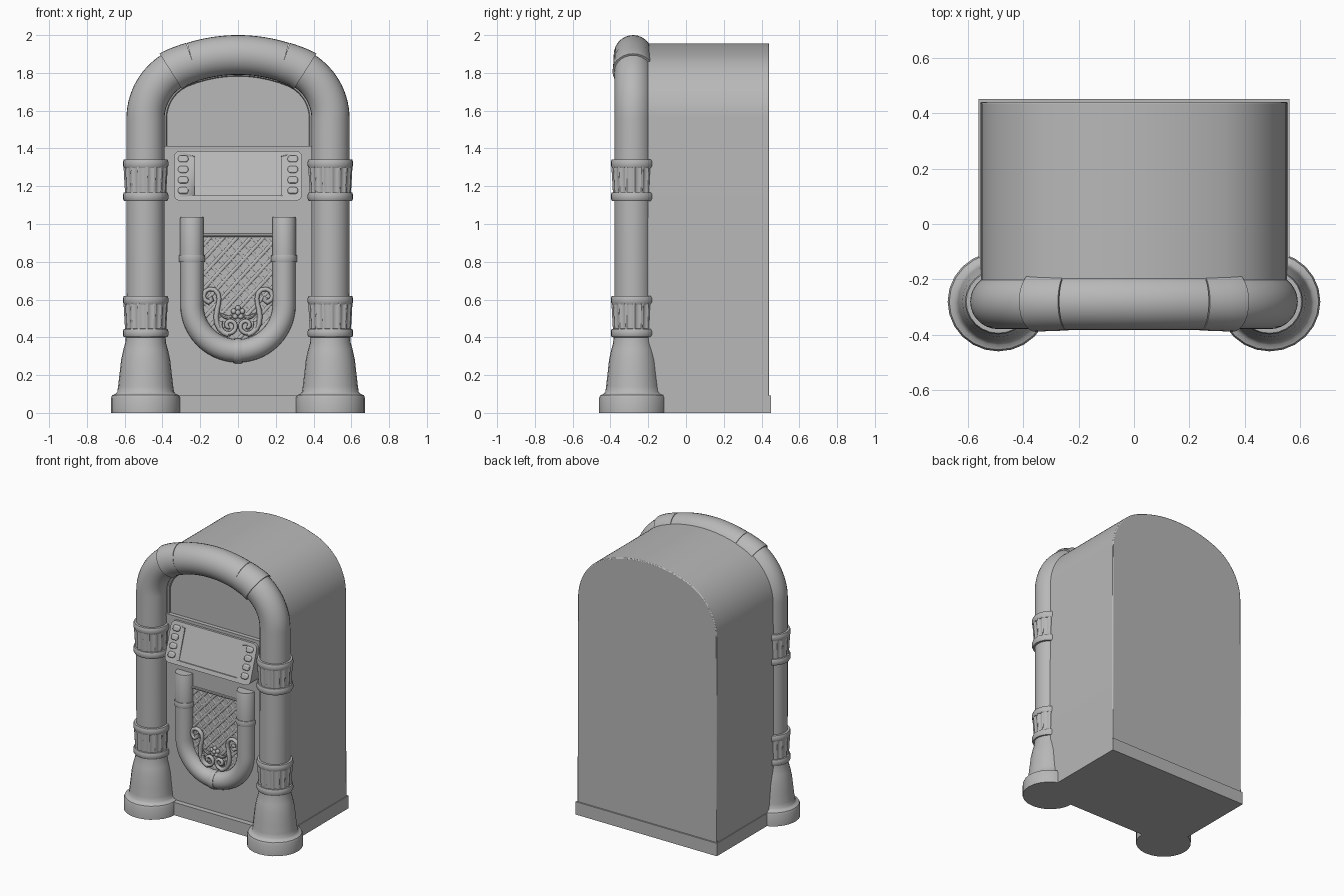
import bpy, bmesh, math
from math import sin, cos, pi, radians

if "Cube" in bpy.data.objects:
    bpy.data.objects.remove(bpy.data.objects["Cube"])

CX, CY = 0.489, -0.28           # column axis
PY = -0.248                     # lower front panel face
R1, R2, T = 0.8, 0.3, radians(22.3)   # crown arc, shoulder arc, blend angle

grey = bpy.data.materials.new("dark_grey")
grey.diffuse_color = (0.48, 0.48, 0.48, 1)
grey.use_nodes = True
grey.node_tree.nodes["Principled BSDF"].inputs["Base Color"].default_value = grey.diffuse_color


def make(name, verts, faces, angle=35):
    me = bpy.data.meshes.new(name)
    me.from_pydata(verts, [], faces)
    bm = bmesh.new()
    bm.from_mesh(me)
    bmesh.ops.recalc_face_normals(bm, faces=bm.faces)
    bm.to_mesh(me)
    bm.free()
    me.materials.append(grey)
    ob = bpy.data.objects.new(name, me)
    bpy.context.collection.objects.link(ob)
    bpy.ops.object.select_all(action='DESELECT')
    ob.select_set(True)
    bpy.context.view_layer.objects.active = ob
    bpy.ops.object.shade_smooth_by_angle(angle=radians(angle))
    return ob


def prism(name, outline, y0, y1, bevel=0):
    """Extrude an x/z outline from y0 to y1."""
    n = len(outline)
    v = [(x, y, z) for y in (y0, y1) for x, z in outline]
    f = [list(range(n)), list(range(n, 2 * n))]
    f += [(i, (i + 1) % n, n + (i + 1) % n, n + i) for i in range(n)]
    ob = make(name, v, f)
    if bevel:
        m = ob.modifiers.new("bevel", 'BEVEL')
        m.width, m.segments, m.limit_method = bevel, 2, 'ANGLE'
    return ob


def sweep(name, pts, y, r, n=24, ys=0.98, flute=None, angle=35):
    """Tube along an x/z path; r is one radius or one per point."""
    v, f = [], []
    for i, (px, pz) in enumerate(pts):
        a, b = pts[max(i - 1, 0)], pts[min(i + 1, len(pts) - 1)]
        tx, tz = b[0] - a[0], b[1] - a[1]
        d = math.hypot(tx, tz) or 1
        nx, nz = tz / d, -tx / d
        ri = r[i] if isinstance(r, (list, tuple)) else r
        for k in range(n):
            q = ri * (flute(k) if flute else 1)
            c, s = q * cos(2 * pi * k / n), q * sin(2 * pi * k / n)
            v.append((px + nx * c, y + s * ys, pz + nz * c))
    for i in range(len(pts) - 1):
        for k in range(n):
            j = (k + 1) % n
            f.append((i * n + k, i * n + j, (i + 1) * n + j, (i + 1) * n + k))
    f += [list(range(n)), list(range(len(v) - n, len(v)))]
    return make(name, v, f, angle)


def lathe(name, x, y, profile, **kw):
    return sweep(name, [(x, z) for r, z in profile], y, [r for r, z in profile], **kw)


def arch(a0, a1, n, off=0):
    """Points on the cabinet arch between two angles from vertical."""
    out = []
    for i in range(n + 1):
        a = a0 + (a1 - a0) * i / n
        s, b = (1 if a >= 0 else -1), abs(a)
        if b <= T:
            p = ((R1 + off) * sin(b), 1.895 - R1 + (R1 + off) * cos(b))
        else:
            p = ((R1 - R2) * sin(T) + (R2 + off) * sin(b),
                 1.895 - R1 + (R1 - R2) * cos(T) + (R2 + off) * cos(b))
        out.append((s * p[0], p[1]))
    return out


def rrect(cx, cz, w, h, rad, n=5):
    pts = []
    for q, (sx, sz) in enumerate([(1, 1), (-1, 1), (-1, -1), (1, -1)]):
        for i in range(n + 1):
            a = pi / 2 * (q + i / n)
            pts.append((cx + sx * (w / 2 - rad) + rad * cos(a),
                        cz + sz * (h / 2 - rad) + rad * sin(a)))
    return pts


def rect(x, z0, z1):
    return [(-x, z0), (x, z0), (x, z1), (-x, z1)]


# Cabinet, plinth, lower front panel and window surround
prism("cabinet", [(-0.555, 0.02)] + arch(-pi / 2, pi / 2, 48, 0.061) + [(0.555, 0.02)],
      -0.225, 0.44, 0.006)
prism("plinth", rect(0.56, 0, 0.092), -0.285, 0.45)
prism("front_panel", rect(0.42, 0.05, 1.405), PY, -0.2)
prism("window_ledge", rect(0.40, 1.398, 1.412), PY - 0.006, -0.2)
sweep("window_trim", [(-0.389, 1.40)] + arch(-pi / 2, pi / 2, 40, -0.1) + [(0.389, 1.40)],
      -0.232, 0.013, n=8, ys=1)

# Big outer tube: legs, collars and crown
A0, A1 = radians(17.5), radians(33.5)
sweep("crown_tube", arch(-A0, A0, 16), CY, 0.105, n=28)
for s, side in ((-1, "left"), (1, "right")):
    x = s * CX
    sweep("column_tube_" + side, [(x, 0.38)] + arch(s * pi / 2, s * radians(30), 14), CY, 0.101, n=28)
    sweep("crown_collar_" + side, arch(s * A0, s * A1, 8), CY,
          [0.1065 + 0.0006 * i for i in range(9)], n=28)
    # Flared column foot
    lathe("column_foot_" + side, x, CY,
          [(0.183, 0), (0.183, 0.08), (0.177, 0.094), (0.160, 0.100), (0.150, 0.112),
           (0.146, 0.14), (0.139, 0.20), (0.130, 0.28), (0.118, 0.335),
           (0.108, 0.37), (0.105, 0.41)])
    # Fluted bands
    for z, tag in ((0.40, "lower"), (1.122, "upper")):
        for dz, part in ((0, "bottom"), (0.174, "top")):
            lathe(f"{tag}_band_{part}_ring_{side}", x, CY,
                  [(0.100, z + dz), (0.115, z + dz + 0.001), (0.1205, z + dz + 0.012),
                   (0.1205, z + dz + 0.032), (0.116, z + dz + 0.045), (0.100, z + dz + 0.046)])
        lathe(f"{tag}_band_flutes_{side}", x, CY, [(0.109, z + 0.04), (0.117, z + 0.18)],
              n=64, flute=lambda k: 1 if k % 4 < 2 else 0.945, angle=25)

# Sloping selector panel (sheared so its edges stay level), screen and buttons
SLOPE = 0.34


def sloped(ob):
    for v in ob.data.vertices:
        v.co.y += v.co.z * SLOPE
    ob.location = (0, -0.309, 1.255)
    return ob


panel = sloped(prism("selector_panel", rrect(0, 0, 0.68, 0.265, 0.035), 0, 0.12))
cut = sloped(prism("screen_cutter", rrect(0, 0, 0.46, 0.21, 0.006), -0.05, 0.008))
cut.hide_render = True
m = panel.modifiers.new("screen", 'BOOLEAN')
m.object, m.operation, m.solver = cut, 'DIFFERENCE', 'EXACT'
bpy.context.view_layer.objects.active = panel
bpy.ops.object.modifier_apply(modifier=m.name)
bpy.data.objects.remove(cut)
for s in (-1, 1):
    for i in range(4):
        sloped(prism("selector_button", rrect(s * 0.29, 0.090 - i * 0.056, 0.054, 0.036, 0.015),
                     -0.012, 0.01, 0.006))

# U-shaped tube with rings
UX, UZ, UY = 0.244, 0.572, PY - 0.007
u = [(-UX, 1.035)] + [(-UX * cos(pi * i / 28), UZ - UX * sin(pi * i / 28))
                      for i in range(29)] + [(UX, 1.035)]
sweep("u_tube", u, UY, 0.061, n=24, ys=1)
for s in (-1, 1):
    lathe("u_tube_ring", s * UX, UY, [(0.058, 0.798), (0.067, 0.799), (0.069, 0.806),
                                      (0.069, 0.828), (0.067, 0.836), (0.058, 0.837)], ys=1)
    lathe("u_tube_sleeve", s * UX, UY, [(0.0625, 0.83), (0.0625, 1.030), (0.060, 1.036)], ys=1)
clip = [(UX * sin(a), UZ - UX * cos(a)) for a in (-0.085, -0.04, 0, 0.04, 0.085)]
sweep("u_tube_clip", clip, UY, [0.064, 0.067, 0.067, 0.067, 0.064], ys=1)
sweep("grille_bar", [(-0.2, 0.94), (0.2, 0.94)], PY - 0.005, 0.009, n=8, ys=1)

# Shallow diagonal grille lattice inside the U
for d in (-1, 1):
    for i in range(11):
        c = 0.31 + i * 0.078
        line = [(x / 100, c + d * 1.1 * x / 100) for x in range(-20, 21)]
        line = [(x, z) for x, z in line
                if z < 0.94 and (z > UZ or math.hypot(x, z - UZ) < 0.2)]
        if len(line) > 2:
            sweep("grille_strip", [line[0], line[-1]], PY - 0.001 * d, 0.009,
                  n=8, ys=0.4, angle=60)

# Scroll ornaments
for s in (-1, 1):
    hook = [(0.155 - 0.014 * cos(a), 0.600 - 0.014 * sin(a)) for a in (-1.2, 0.2, 1.6)]
    hook += [(0.175, 0.598), (0.182, 0.620), (0.172, 0.645), (0.150, 0.656), (0.125, 0.652),
             (0.106, 0.632), (0.100, 0.605), (0.104, 0.575), (0.111, 0.545), (0.116, 0.51),
             (0.112, 0.475), (0.098, 0.445), (0.076, 0.424), (0.05, 0.414)]
    sweep("scroll_stem", [(s * x, z) for x, z in hook], PY - 0.015,
          [0.015] * 3 + [0.012] * 8 + [0.014] * 6, n=10, ys=1.2, angle=60)
    curl = [(s * (0.045 + (0.052 - 0.0045 * i / 2) * cos(0.42 * i - 0.5)),
             0.462 - (0.052 - 0.0045 * i / 2) * sin(0.42 * i - 0.5)) for i in range(21)]
    sweep("scroll_curl", curl, PY - 0.017, [0.011] * 20 + [0.012], n=10, ys=1.2, angle=60)
    leaf = [(s * x, z) for x, z in ((0.025, 0.515), (0.05, 0.503), (0.075, 0.512), (0.1, 0.53))]
    sweep("scroll_leaf", leaf, PY - 0.012, [0.006, 0.012, 0.01, 0.003], n=8, ys=1)

# Rosette
for i in range(6):
    a = 2 * pi * i / 5
    rad = 0.024 if i < 5 else 0
    bpy.ops.mesh.primitive_uv_sphere_add(
        segments=12, ring_count=8, radius=0.015,
        location=(rad * sin(a), PY - (0.014 if i < 5 else 0.02), 0.53 + rad * cos(a)))
    bpy.context.object.name = "rosette_petal" if i < 5 else "rosette_centre"
    bpy.context.object.data.materials.append(grey)
    bpy.ops.object.shade_smooth_by_angle(angle=radians(60))
